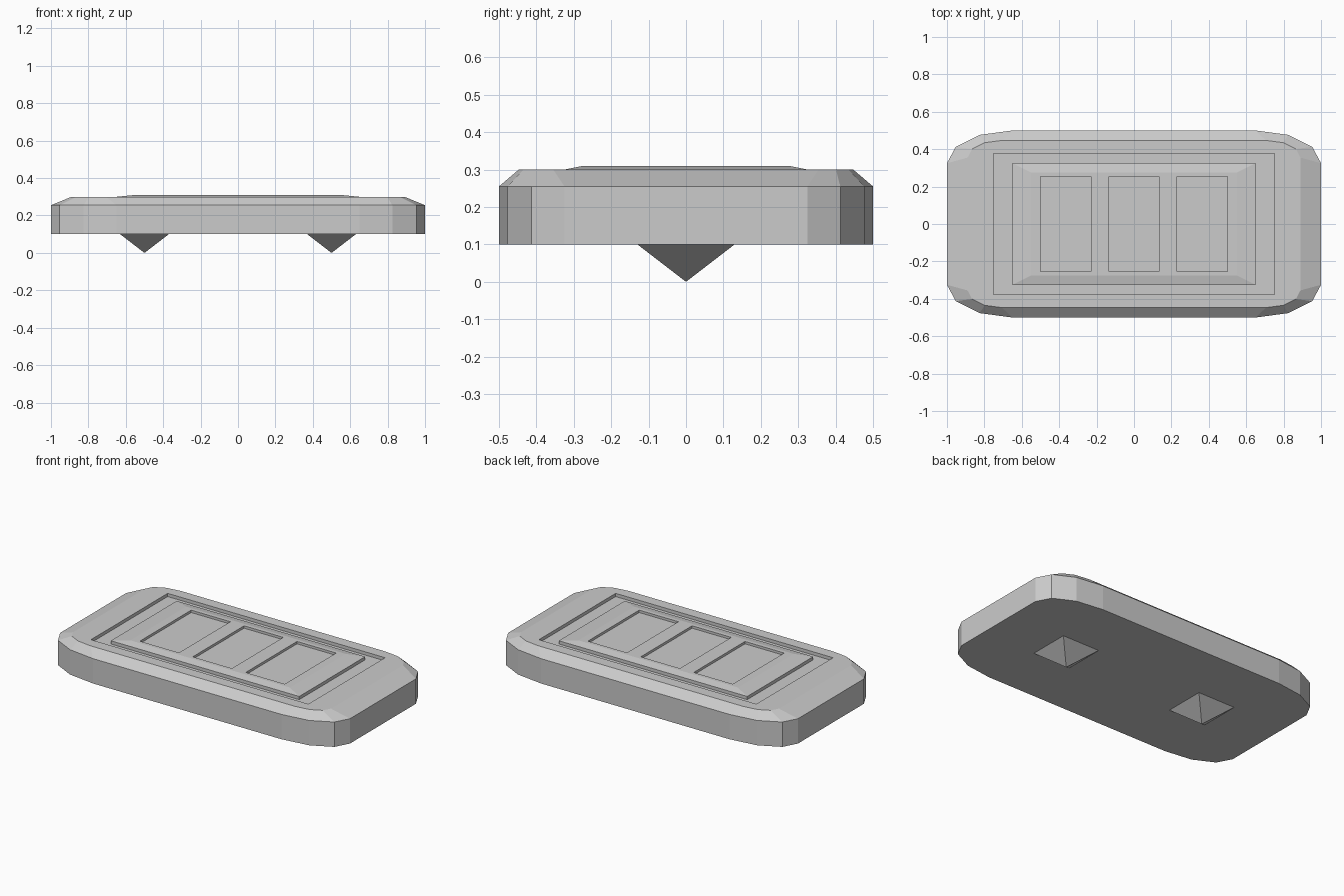
import bpy, bmesh
from math import sin, cos, pi

if "Cube" in bpy.data.objects:
    bpy.data.objects.remove(bpy.data.objects["Cube"])


def rounded(hx, hy, rx, ry, z, steps=3):
    """Rectangle outline with elliptical corners."""
    pts = []
    for q, (sx, sy) in enumerate([(1, 1), (-1, 1), (-1, -1), (1, -1)]):
        for i in range(steps + 1):
            a = (q + i / steps) * pi / 2
            pts.append((sx * (hx - rx) + rx * cos(a), sy * (hy - ry) + ry * sin(a), z))
    return pts


def rect(hx, hy, z, cx=0):
    return [(cx + hx, hy, z), (cx - hx, hy, z), (cx - hx, -hy, z), (cx + hx, -hy, z)]


def loft(name, rings):
    """Closed solid through stacked outlines, bottom to top."""
    bm = bmesh.new()
    loops = [[bm.verts.new(p) for p in r] for r in rings]
    n = len(loops[0])
    for a, b in zip(loops, loops[1:]):
        for i in range(n):
            j = (i + 1) % n
            bm.faces.new((a[i], a[j], b[j], b[i]))
    bm.faces.new(loops[0][::-1])
    bm.faces.new(loops[-1])
    bmesh.ops.recalc_face_normals(bm, faces=bm.faces)
    me = bpy.data.meshes.new(name)
    bm.to_mesh(me)
    bm.free()
    ob = bpy.data.objects.new(name, me)
    bpy.context.collection.objects.link(ob)
    return ob


def cut(target, cutter):
    """Subtract cutter from target, then discard it."""
    cutter.hide_render = True
    mod = target.modifiers.new("cut", 'BOOLEAN')
    mod.operation = 'DIFFERENCE'
    mod.solver = 'EXACT'
    mod.object = cutter
    bpy.context.view_layer.objects.active = target
    bpy.ops.object.modifier_apply(modifier=mod.name)
    bpy.data.objects.remove(cutter)


# Slab with rounded corners and chamfered top edge
slab = loft("slab", [rounded(1, 0.5, 0.35, 0.175, 0.1),
                     rounded(1, 0.5, 0.35, 0.175, 0.255),
                     rounded(0.89, 0.447, 0.184, 0.092, 0.3)])

# Shallow pocket that leaves a groove around the panel
cut(slab, loft("pocket_cutter", [rect(0.75, 0.378, 0.28), rect(0.75, 0.378, 0.4)]))

# Raised panel with sloping border
panel = loft("panel", [rect(0.65, 0.325, 0.28), rect(0.65, 0.325, 0.3),
                       rect(0.55, 0.275, 0.31)])

# Three rectangular recesses in the panel
for cx in (-0.365, 0, 0.365):
    cut(panel, loft("recess_cutter", [rect(0.135, 0.253, 0.295, cx),
                                      rect(0.135, 0.253, 0.4, cx)]))

# Pyramid spikes underneath
for side, x in (("left", -0.5), ("right", 0.5)):
    bpy.ops.mesh.primitive_cone_add(vertices=4, radius1=0.13 * 2 ** 0.5, radius2=0, depth=0.1,
                                    end_fill_type='NOTHING',
                                    location=(x, 0, 0.05), rotation=(pi, 0, pi / 4))
    bpy.context.object.name = side + "_spike"
